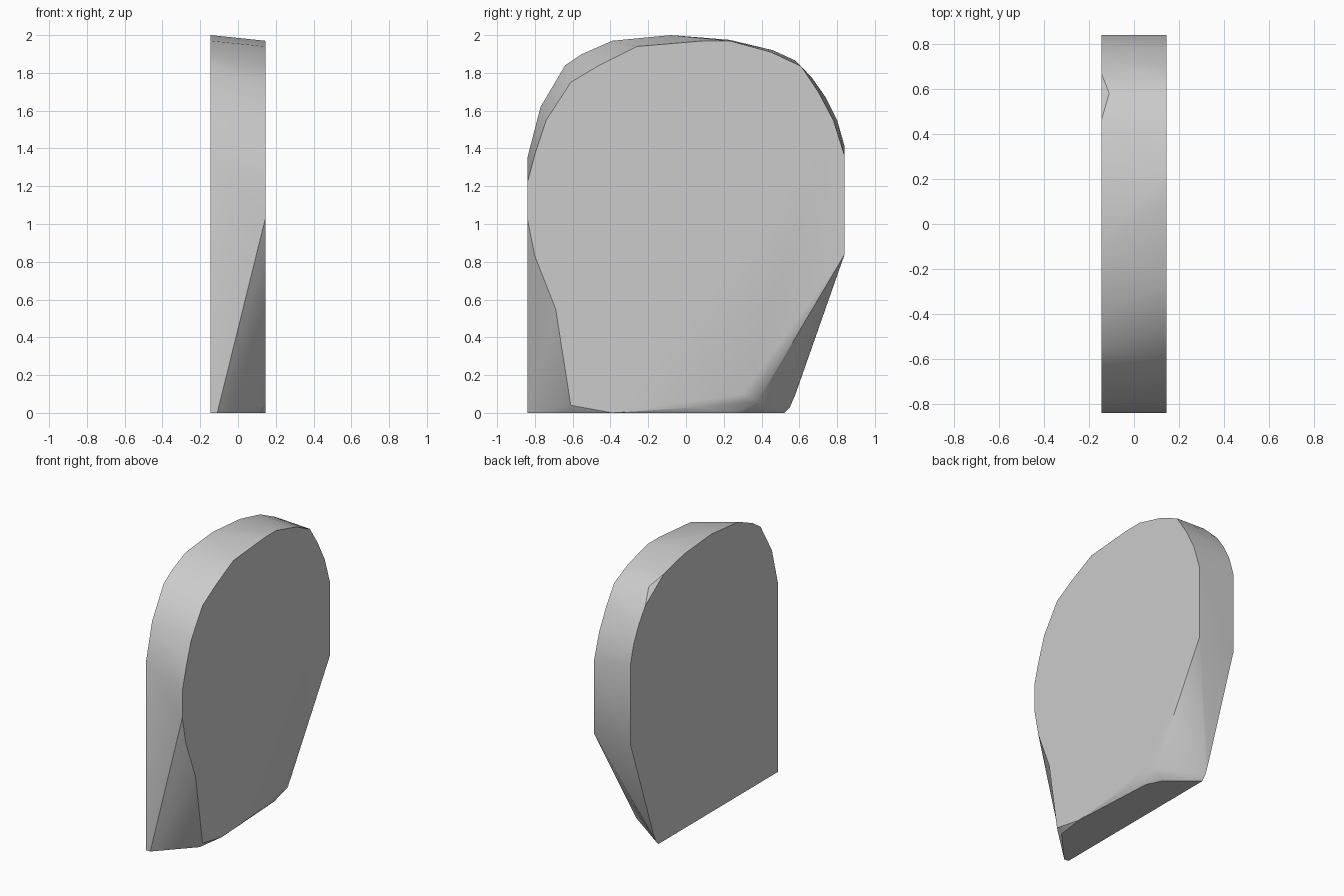
import bpy, bmesh, math
from mathutils import Vector

cube = bpy.data.objects.get("Cube")
if cube:
    bpy.data.objects.remove(cube, do_unlink=True)

HALF = 0.145

# right-hand (+x) outline as (y, z)
near_outline = [
    (-.61, .04), (-.735, .55), (-.80, .83), (-.84, 1.03), (-.84, 1.22),
    (-.80, 1.37), (-.74, 1.55), (-.61, 1.75), (-.46, 1.84), (-.26, 1.94),
    (.10, 1.97), (.23, 1.97), (.45, 1.91), (.61, 1.835), (.70, 1.70),
    (.78, 1.55), (.84, 1.36), (.84, .84), (.68, .60), (.30, .10),
    (.06, .03), (-.39, 0)]

# left-hand (-x) outline, slightly larger and running to a full corner
far_outline = [
    (-.84, 0), (-.84, 1.35), (-.77, 1.62), (-.64, 1.84), (-.55, 1.90),
    (-.39, 1.97), (-.08, 2.0), (.23, 1.975), (.46, 1.92), (.67, 1.77),
    (.74, 1.67), (.80, 1.55), (.84, 1.41), (.84, .84), (.58, .10),
    (.55, .03), (.52, 0)]

# chamfer corners between the two faces
corners = [(-.11, -.84, 0), (.115, -.60, 0), (.11, .25, 0),
           (.06, .35, 0), (.13, .38, .06), (-.11, .58, 1.865)]

bm = bmesh.new()
for y, z in near_outline:
    bm.verts.new((HALF, y, z))
for y, z in far_outline:
    bm.verts.new((-HALF, y, z))
for co in corners:
    bm.verts.new(co)
hull = bmesh.ops.convex_hull(bm, input=bm.verts[:])
loose = [v for v in bm.verts if not v.link_faces]
bmesh.ops.delete(bm, geom=loose, context='VERTS')
bmesh.ops.dissolve_limit(bm, angle_limit=math.radians(0.3),
                         verts=bm.verts[:], edges=bm.edges[:])

# slight hollow along the lower front edge
for v in bm.verts:
    if (v.co - Vector((HALF, -.735, .55))).length < .01:
        v.co.y = -.69
bmesh.ops.recalc_face_normals(bm, faces=bm.faces[:])

mesh = bpy.data.meshes.new("rounded_slab")
bm.to_mesh(mesh)
bm.free()
slab = bpy.data.objects.new("rounded_slab", mesh)
bpy.context.collection.objects.link(slab)

# smooth rim with sharp borders
mesh.shade_smooth()
mesh.set_sharp_from_angle(angle=math.radians(30))

# plain grey finish
grey = bpy.data.materials.new("light_grey")
grey.use_nodes = True
colour = (.6, .6, .6, 1)
grey.diffuse_color = colour
grey.node_tree.nodes["Principled BSDF"].inputs["Base Color"].default_value = colour
mesh.materials.append(grey)
